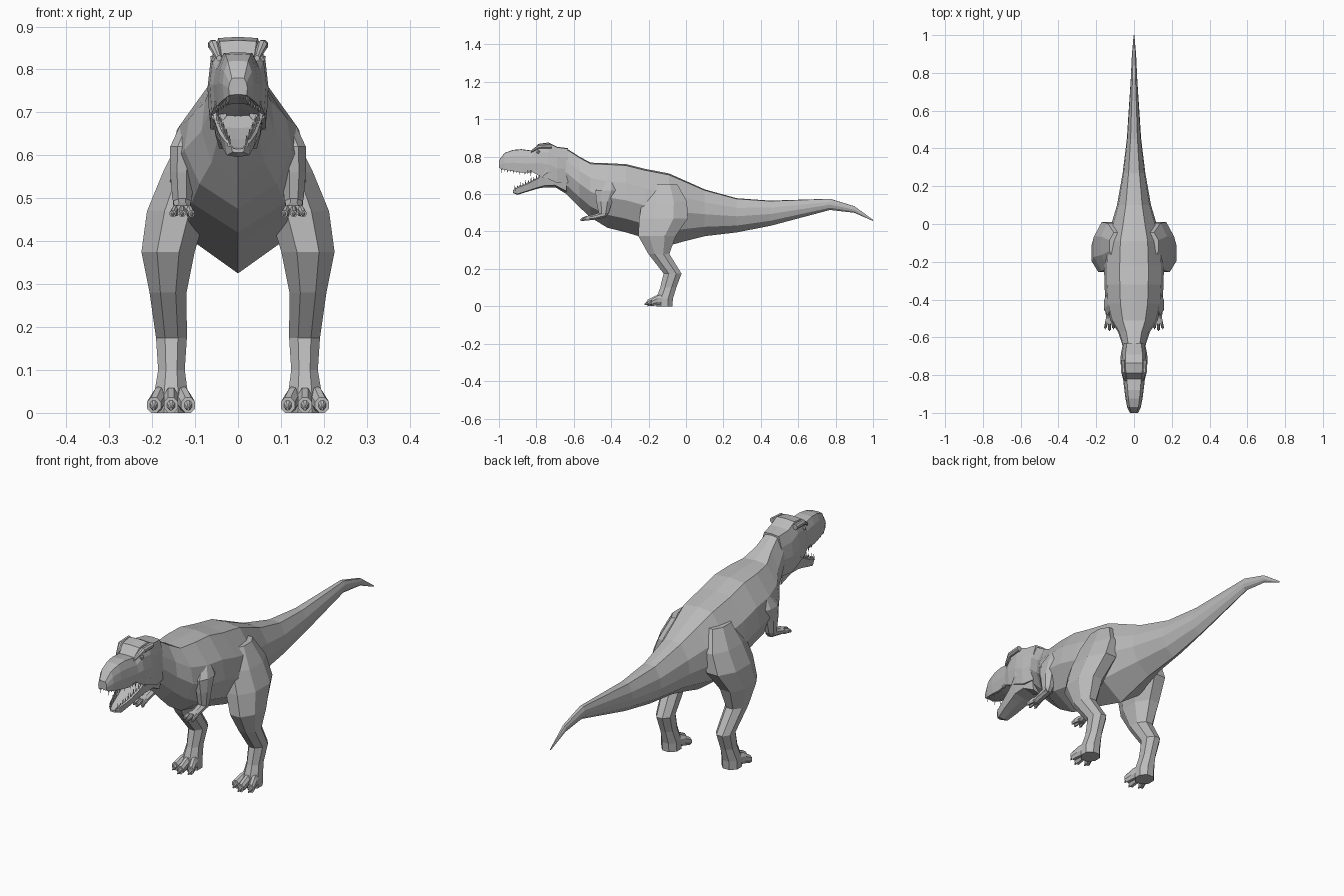
import bpy, bmesh
from math import sin, cos, pi
from mathutils import Vector, Matrix

if "Cube" in bpy.data.objects:
    bpy.data.objects.remove(bpy.data.objects["Cube"])

SIDES = 8
SHADE = (0.5, 0.5, 0.5, 1)
grey = bpy.data.materials.new("stone grey")
grey.use_nodes = True
grey.diffuse_color = SHADE
grey.node_tree.nodes["Principled BSDF"].inputs["Base Color"].default_value = SHADE


def add_object(name, bm, mirror=True):
    """Turn the bmesh into a flat-shaded object, mirrored to the right if paired."""
    bmesh.ops.recalc_face_normals(bm, faces=bm.faces)
    mesh = bpy.data.meshes.new(name)
    bm.to_mesh(mesh)
    bm.free()
    mesh.materials.append(grey)
    ob = bpy.data.objects.new(name, mesh)
    bpy.context.collection.objects.link(ob)
    if mirror:
        ob.modifiers.new("mirror", "MIRROR").use_mirror_merge = False


def loft(bm, rings):
    """Skin a row of equal rings and cap both ends."""
    loops = [[bm.verts.new(point) for point in ring] for ring in rings]
    for near, far in zip(loops, loops[1:]):
        for i in range(len(near)):
            before = i - 1
            bm.faces.new((near[before], near[i], far[i], far[before]))
    bm.faces.new(loops[0])
    bm.faces.new(loops[-1])


def hull(name, profile, stations):
    """Symmetric body; profile gives width and height shares from the ridge to the keel."""
    bm = bmesh.new()
    rings = []
    for y, top, low, wide in stations:
        left = [Vector((share * wide, y, low + height * (top - low))) for share, height in profile]
        right = [Vector((-p.x, p.y, p.z)) for p in reversed(left[1:-1])]
        rings.append(left + right)
    loft(bm, rings)
    add_object(name, bm, mirror=False)


def limb(bm, stations, forward=False):
    """Eight-sided limb with level rings, or rings facing the front."""
    corner = pi / SIDES
    rings = []
    for x, y, z, wide, deep in stations:
        ring = []
        for i in range(SIDES):
            angle = (2 * i + 1) * corner
            across = wide * cos(angle) / cos(corner)
            along = deep * sin(angle) / cos(corner)
            offset = (across, 0, along) if forward else (across, along, 0)
            ring.append(Vector((x, y, z)) + Vector(offset))
        rings.append(ring)
    loft(bm, rings)


def clawed_digit(bm, root, tip, thick):
    """Toe or finger that narrows to a knuckle and ends in a drooping claw."""
    root, tip = Vector(root), Vector(tip)
    knuckle = root.lerp(tip, .5) + Vector((0, 0, thick / 4))
    claw = tip - Vector((0, thick, thick / 2))
    limb(bm, [(*root, thick, thick * 1.6), (*knuckle, thick * .9, thick * 1.4),
              (*tip, thick * .9, thick)], forward=True)
    limb(bm, [(*tip, thick / 2, thick * .6), (*claw, thick / 9, thick / 5)], forward=True)


# Neck, trunk and tail in one skin: y, top, bottom, half width
trunk = [(0, 1), (.48, .98), (.91, .72), (1, .47), (.72, .2), (0, 0)]
hull("body_and_tail", trunk, [
    (-.72, .85, .65, .055), (-.64, .845, .6, .062), (-.57, .8, .53, .085),
    (-.51, .768, .475, .125), (-.42, .765, .42, .15), (-.32, .76, .395, .157),
    (-.22, .735, .365, .158), (-.09, .71, .325, .15), (0, .67, .35, .12),
    (.1, .625, .375, .09), (.27, .578, .395, .06), (.45, .565, .43, .038),
    (.77, .575, .515, .017), (.9, .535, .5, .011), (1, .463, .456, .002)])

# Skull with a raised brow behind the snout
skull = [(0, 1), (.65, .985), (.9, .72), (1, .4), (.92, 0), (0, .05)]
hull("skull", skull, [
    (-1, .78, .74, .022), (-.97, .82, .73, .036), (-.925, .836, .723, .045),
    (-.88, .84, .715, .051), (-.82, .832, .717, .058), (-.79, .868, .7, .066),
    (-.735, .876, .68, .071), (-.69, .853, .66, .07), (-.63, .845, .66, .058)])

# Lower jaw, hollow between its rims
jaw = [(0, .55), (.7, .6), (.85, 1), (1, .9), (.8, .1), (0, 0)]
hull("lower_jaw", jaw, [
    (-.925, .622, .606, .016), (-.9, .638, .596, .032), (-.85, .657, .612, .045),
    (-.79, .69, .63, .056), (-.755, .735, .636, .064), (-.7, .75, .636, .066),
    (-.64, .72, .605, .055)])

# Cheek muscles that close the corners of the mouth
bm = bmesh.new()
limb(bm, [(.045, -.77, .7, .018, .022), (.05, -.74, .735, .02, .045),
          (.045, -.68, .73, .02, .045)], forward=True)
add_object("cheeks", bm)

# Brow ridges over the eyes
bm = bmesh.new()
limb(bm, [(.044, -.83, .826, .006, .006), (.056, -.785, .855, .012, .012),
          (.058, -.72, .857, .012, .012)], forward=True)
add_object("brow_ridges", bm)

# Eyes
bm = bmesh.new()
bmesh.ops.create_icosphere(bm, subdivisions=1, radius=.011,
                           matrix=Matrix.Translation((.055, -.79, .825)))
add_object("eyes", bm)


def tooth_row(bm, start, end, count, direction):
    """Pointed teeth of alternating size along a straight gum line."""
    for i in range(count):
        size = .02 if i % 2 else .03
        gum = Vector(start).lerp(Vector(end), i / (count - 1))
        gum.z += direction * size / 3
        turn = Matrix.Rotation(pi if direction < 0 else 0, 4, "X")
        bmesh.ops.create_cone(bm, cap_ends=True, segments=4, radius1=.005, radius2=0,
                              depth=size, matrix=Matrix.Translation(gum) @ turn)


# Teeth in both jaws
bm = bmesh.new()
tooth_row(bm, start=(.022, -.985, .738), end=(.051, -.83, .72), count=11, direction=-1)
tooth_row(bm, start=(.02, -.915, .625), end=(.05, -.785, .69), count=10, direction=1)
add_object("teeth", bm)

# Hind legs from hip to sole
bm = bmesh.new()
limb(bm, [
    (.09, -.115, .65, .04, .07), (.115, -.115, .56, .06, .12), (.142, -.12, .47, .07, .13),
    (.163, -.155, .375, .062, .1), (.163, -.145, .28, .043, .056),
    (.155, -.072, .175, .036, .048), (.155, -.095, .1, .031, .043),
    (.156, -.115, .04, .04, .045), (.156, -.115, 0, .04, .042)])
add_object("hind_legs", bm)

# Three toes on each foot, the outer ones splayed
bm = bmesh.new()
for splay in (-1, 0, 1):
    reach = .205 - .02 * abs(splay)
    clawed_digit(bm, root=(.156 + .02 * splay, -.12, .036),
                 tip=(.156 + .04 * splay, -reach, .018), thick=.018)
add_object("toes", bm)

# Small forelimbs: upper arm, then forearm and palm
bm = bmesh.new()
limb(bm, [(.11, -.41, .67, .025, .03), (.128, -.425, .62, .03, .06),
          (.131, -.437, .56, .027, .042), (.13, -.44, .5, .023, .027),
          (.13, -.445, .48, .018, .018)])
limb(bm, [(.13, -.43, .493, .021, .018), (.13, -.5, .475, .019, .014),
          (.13, -.53, .472, .024, .011)], forward=True)
add_object("forelimbs", bm)

# Three fingers on each hand
bm = bmesh.new()
for splay in (-1, 0, 1):
    reach = .56 - .01 * abs(splay)
    clawed_digit(bm, root=(.13 + .014 * splay, -.515, .472),
                 tip=(.13 + .022 * splay, -reach, .464), thick=.008)
add_object("fingers", bm)
